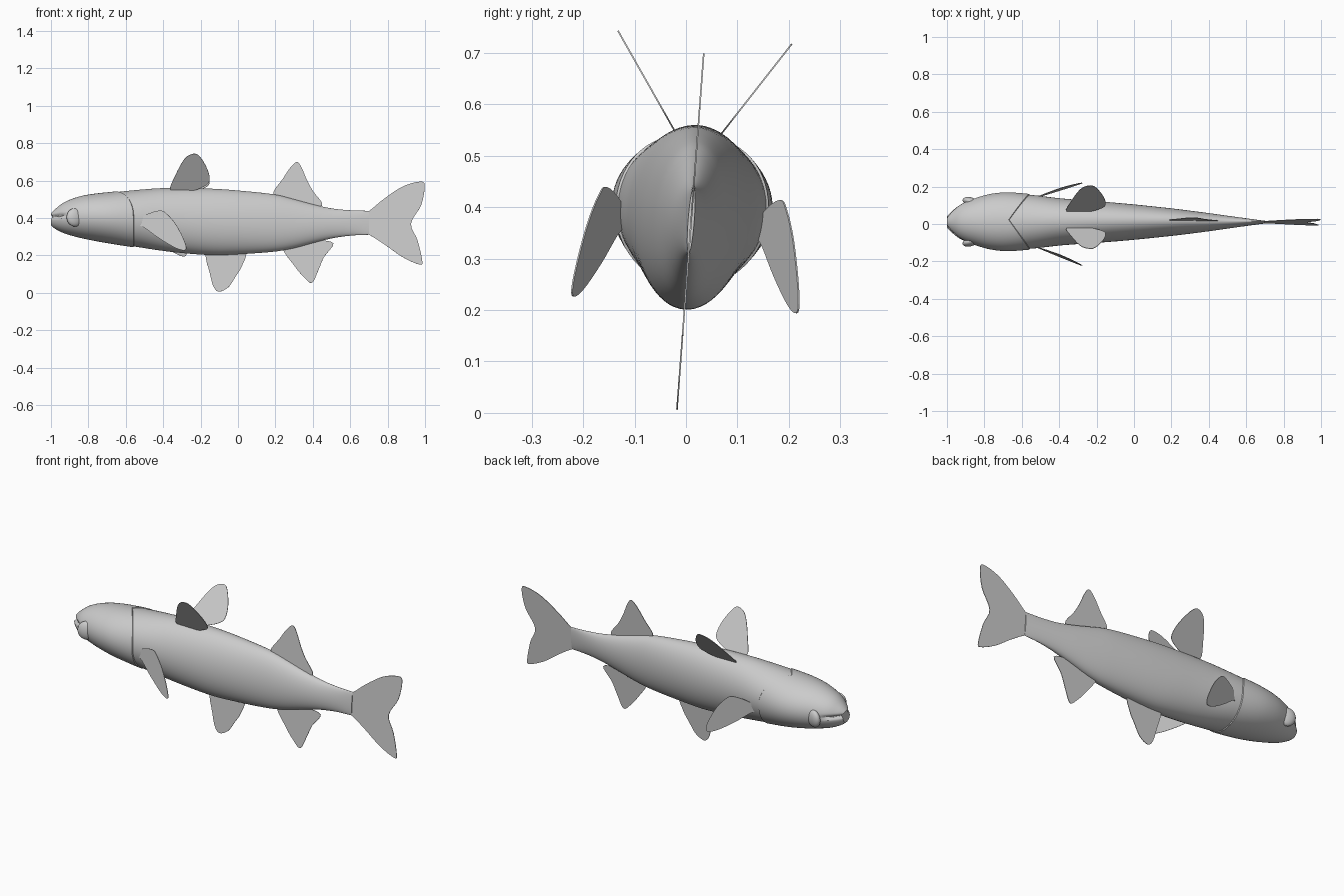
import bpy
import bmesh
from math import sin, cos, pi, radians, exp
from mathutils import Matrix, Vector

cube = bpy.data.objects.get("Cube")
if cube:
    bpy.data.objects.remove(cube, do_unlink=True)

grey = bpy.data.materials.new("light grey")
grey.use_nodes = True
colour = (0.6, 0.6, 0.6, 1)
grey.diffuse_color = colour
grey.node_tree.nodes["Principled BSDF"].inputs["Base Color"].default_value = colour

# The whole fish leans slightly to one side about its long axis
pivot = Vector((0, 0.012, 0.4))
LEAN = (Matrix.Translation(pivot) @ Matrix.Rotation(radians(-4.3), 4, "X")
        @ Matrix.Translation((0, 0, -0.4)))


def finish(name, bm, smooth=True):
    """Turn a bmesh into a leaning, shaded object."""
    bmesh.ops.recalc_face_normals(bm, faces=bm.faces)
    bmesh.ops.transform(bm, matrix=LEAN, verts=bm.verts)
    mesh = bpy.data.meshes.new(name)
    bm.to_mesh(mesh)
    bm.free()
    mesh.materials.append(grey)
    obj = bpy.data.objects.new(name, mesh)
    bpy.context.collection.objects.link(obj)
    if smooth:
        bpy.ops.object.select_all(action="DESELECT")
        obj.select_set(True)
        bpy.context.view_layer.objects.active = obj
        bpy.ops.object.shade_smooth_by_angle(angle=radians(40))
    return obj


# Body stations: x, top z, bottom z, half width
STATIONS = [
    (-1.0, .425, .36, .03), (-.98, .445, .343, .052), (-.93, .483, .318, .092),
    (-.85, .514, .295, .125), (-.77, .529, .278, .148), (-.68, .539, .262, .157),
    (-.55, .551, .242, .148), (-.38, .56, .22, .125), (-.15, .557, .201, .107),
    (0, .547, .205, .094), (.2, .525, .22, .073), (.3, .5, .238, .061),
    (.4, .473, .265, .048), (.5, .451, .29, .034), (.6, .441, .305, .02),
    (.7, .438, .31, .006),
]


def slope(i, k):
    lo, hi = STATIONS[max(i - 1, 0)], STATIONS[min(i + 1, len(STATIONS) - 1)]
    return (hi[k] - lo[k]) / (hi[0] - lo[0])


def section(x):
    """Smoothly interpolated top, bottom and half width at x."""
    i = 0
    while i < len(STATIONS) - 2 and x > STATIONS[i + 1][0]:
        i += 1
    a, b = STATIONS[i], STATIONS[i + 1]
    h = b[0] - a[0]
    t = (x - a[0]) / h
    s = t * t * (3 - 2 * t)
    return [a[k] * (1 - s) + b[k] * s
            + h * t * (1 - t) * ((1 - t) * slope(i, k) - t * slope(i + 1, k))
            for k in (1, 2, 3)]


def skin(x, angle, scale=1.0):
    """Point on the body surface; angle runs round from the top."""
    top, bottom, half = section(x)
    z = (top + bottom) / 2 + scale * cos(angle) * (top - bottom) / 2
    y = scale * half * sin(angle)
    # Shallow mouth groove round the snout
    if x < -.9:
        groove = exp(-((z - .405) / .008) ** 2) * min(1, (-.9 - x) / .05)
        y *= 1 - .12 * groove
        x += .012 * groove
    return x, y, z


# Body: head rings run to the gill edge, then a small step into the trunk
SEGMENTS, HEAD, TRUNK = 64, 24, 44
angles = [2 * pi * i / SEGMENTS for i in range(SEGMENTS)]


def gill_edge(angle):
    return -.67 + .11 * (abs(sin(angle)) if cos(angle) > 0 else 1)


bm = bmesh.new()
rings = []
for j in range(HEAD + 1):
    t = (j / HEAD) ** 1.5
    rings.append([bm.verts.new(skin(-1 + t * (gill_edge(a) + 1), a)) for a in angles])
for j in range(TRUNK + 1):
    t = j / TRUNK
    scale = 1 - .03 * max(0, 1 - t * 6)
    rings.append([bm.verts.new(skin(gill_edge(a) + .003 + t * (.697 - gill_edge(a)), a, scale))
                  for a in angles])
for r, s in zip(rings, rings[1:]):
    for i in range(SEGMENTS):
        k = (i + 1) % SEGMENTS
        bm.faces.new((r[i], r[k], s[k], s[i]))
bm.faces.new(rings[0])
bm.faces.new(rings[-1])
finish("body", bm)

# Eyes: flattened balls set into the sides of the head
for side, label in ((-1, "right"), (1, "left")):
    bm = bmesh.new()
    shape = (Matrix.Translation((-.872, side * .106, .395))
             @ Matrix.Rotation(side * radians(-18), 4, "Z")
             @ Matrix.Diagonal((.046, .024, .049, 1)))
    bmesh.ops.create_uvsphere(bm, u_segments=32, v_segments=20, radius=1, matrix=shape)
    finish(label + "_eye", bm)


def smooth_loop(points, steps=4):
    """Closed smooth curve through the outline points."""
    n, out = len(points), []
    for i in range(n):
        a, b, c, d = (Vector(points[(i + k) % n]) for k in (-1, 0, 1, 2))
        for j in range(steps):
            t = j / steps
            out.append(b + (c - a) * (t / 2) + (a * 2 - b * 5 + c * 4 - d) * (t * t / 2)
                       + (b * 3 - a - c * 3 + d) * (t ** 3 / 2))
    return out


def fin(name, outline, depth):
    """Thin flat fin; depth gives y from x and z."""
    bm = bmesh.new()
    bm.faces.new([bm.verts.new((x, depth(x, z), z)) for x, z in smooth_loop(outline)])
    obj = finish(name, bm, smooth=False)
    mod = obj.modifiers.new("thickness", "SOLIDIFY")
    mod.thickness = .003
    mod.offset = 0


# Single fins on the middle plane
MIDDLE_FINS = {
    "rear_dorsal_fin": [(.19, .52), (.24, .61), (.28, .67), (.315, .7), (.34, .67),
                        (.37, .6), (.4, .545), (.45, .465), (.32, .46)],
    "anal_fin": [(.24, .24), (.3, .145), (.35, .085), (.395, .052), (.43, .12),
                 (.46, .19), (.51, .264), (.42, .28), (.32, .27)],
    "belly_fin": [(-.17, .22), (-.15, .1), (-.13, .03), (-.1, .005), (-.05, .03),
                  (-.01, .09), (.02, .14), (.04, .22), (-.07, .25)],
    "tail_fin": [(.66, .43), (.7, .437), (.78, .502), (.88, .568), (.97, .594),
                 (.998, .575), (.98, .47), (.925, .37), (.96, .28), (.985, .17),
                 (.97, .15), (.88, .19), (.78, .26), (.7, .31), (.66, .32)],
}
for name, outline in MIDDLE_FINS.items():
    fin(name, outline, lambda x, z: 0)

# Mirrored fins: a raised pair on the back and a swept pair on the sides
BACK_FIN = [(-.36, .545), (-.335, .62), (-.29, .7), (-.25, .728), (-.21, .723),
            (-.165, .655), (-.152, .595), (-.18, .565), (-.26, .54)]
SIDE_FIN = [(-.5, .402), (-.42, .427), (-.38, .407), (-.33, .347), (-.285, .257),
            (-.28, .212), (-.33, .222), (-.42, .277), (-.5, .337), (-.545, .36)]
for side, label in ((-1, "right"), (1, "left")):
    fin(label + "_back_fin", BACK_FIN, lambda x, z: side * (.048 + .67 * (z - .55)))
    fin(label + "_side_fin", SIDE_FIN, lambda x, z: side * (.13 + .36 * (x + .53)))
